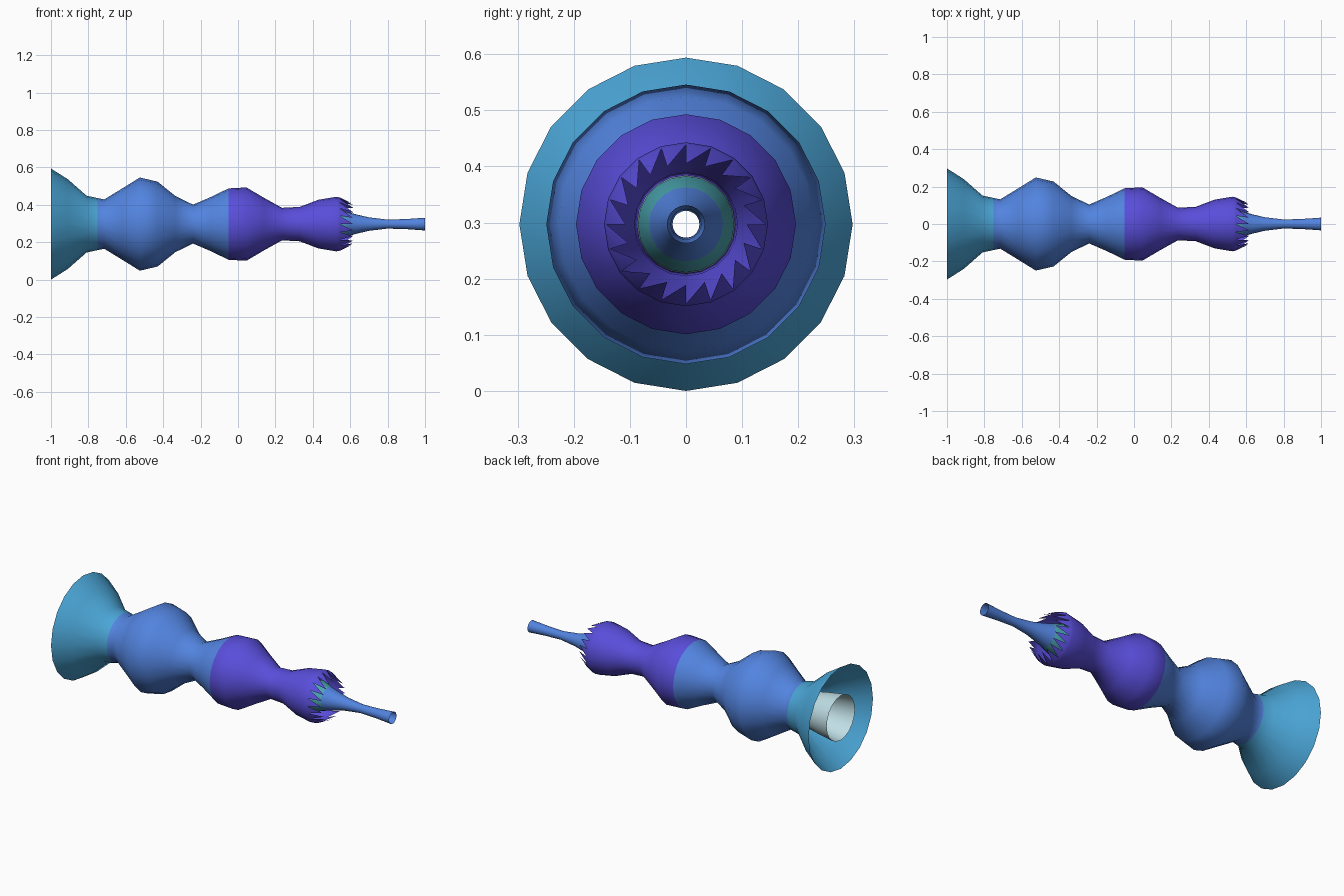
import bpy, bmesh, math

if "Cube" in bpy.data.objects:
    bpy.data.objects.remove(bpy.data.objects["Cube"])

N = 20          # sides of every ring
CZ = 0.297      # height of the long axis


def mat(name, rgb):
    m = bpy.data.materials.new(name)
    m.diffuse_color = (*rgb, 1)
    m.use_nodes = True
    m.node_tree.nodes["Principled BSDF"].inputs["Base Color"].default_value = m.diffuse_color
    return m


MATS = [mat("sky_blue", (0.07, 0.38, 0.68)),
        mat("mid_blue", (0.085, 0.23, 0.74)),
        mat("violet", (0.10, 0.075, 0.70)),
        mat("pale_blue", (0.52, 0.73, 0.78)),
        mat("teal", (0.07, 0.38, 0.44))]


def point(x, r, j):
    a = 2 * math.pi * j / N
    return (x, r * math.cos(a), CZ + r * math.sin(a))


def tube(name, profile, teeth=None):
    """Open tube along x; profile = (x, radius, colour of the band that follows)."""
    bm = bmesh.new()
    rings = [[bm.verts.new(point(x, r, j)) for j in range(N)] for x, r, c in profile]
    for i in range(len(rings) - 1):
        for j in range(N):
            k = (j + 1) % N
            f = bm.faces.new((rings[i][j], rings[i][k], rings[i + 1][k], rings[i + 1][j]))
            f.material_index = profile[i][2]
    # slanted sawtooth fringe leaning inward from the last ring
    if teeth:
        for j in range(N):
            tip = bm.verts.new(point(teeth[0], teeth[1], j + 1))
            f = bm.faces.new((rings[-1][j], rings[-1][(j + 1) % N], tip))
            f.material_index = profile[-1][2]
    for f in bm.faces:
        f.smooth = True
    me = bpy.data.meshes.new(name)
    bm.to_mesh(me)
    bm.free()
    for m in MATS:
        me.materials.append(m)
    ob = bpy.data.objects.new(name, me)
    bpy.context.collection.objects.link(ob)
    return ob


# outer wavy shell: flared horn, blue bulge, violet bulge, toothed end
tube("outer_shell", [
    (-1.0, 0.297, 0), (-0.91, 0.24, 0), (-0.81, 0.152, 0), (-0.75, 0.139, 1),
    (-0.715, 0.132, 1), (-0.62, 0.19, 1), (-0.525, 0.249, 1), (-0.43, 0.227, 1),
    (-0.335, 0.15, 1), (-0.24, 0.104, 1), (-0.145, 0.145, 1), (-0.05, 0.191, 2),
    (0.045, 0.196, 2), (0.14, 0.14, 2), (0.235, 0.087, 2), (0.33, 0.092, 2),
    (0.43, 0.13, 2), (0.525, 0.146, 2), (0.545, 0.142, 2)], teeth=(0.615, 0.108))

# inner tube: pale funnel in the horn, running through to the blue spout
tube("inner_tube", [
    (-1.0, 0.13, 3), (-0.9, 0.115, 3), (-0.81, 0.098, 3), (-0.7, 0.085, 3),
    (-0.5, 0.078, 3), (-0.24, 0.07, 3), (0.05, 0.07, 3), (0.235, 0.072, 4),
    (0.43, 0.084, 4), (0.52, 0.086, 4), (0.58, 0.066, 1), (0.64, 0.05, 1),
    (0.7, 0.036, 1), (0.8, 0.024, 1), (0.9, 0.027, 1), (1.0, 0.034, 1)])
